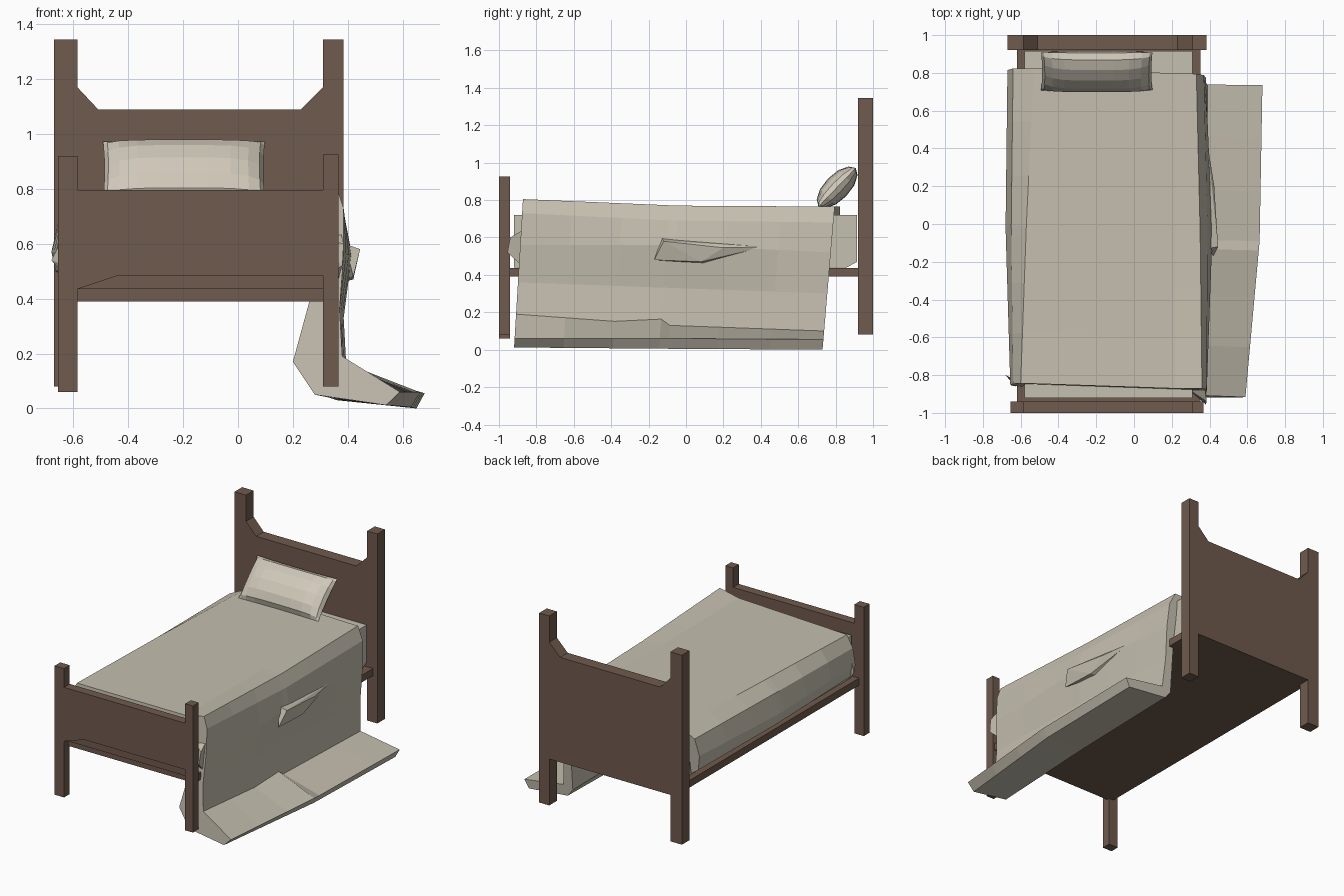
import bpy, bmesh, math
from mathutils import Vector, Matrix

if "Cube" in bpy.data.objects:
    bpy.data.objects.remove(bpy.data.objects["Cube"])


def material(name, rgb):
    m = bpy.data.materials.new(name)
    m.diffuse_color = (*rgb, 1)
    m.use_nodes = True
    m.node_tree.nodes["Principled BSDF"].inputs["Base Color"].default_value = m.diffuse_color
    return m


WOOD = material("brown wood", (0.160, 0.103, 0.074))
SHEET = material("mattress cloth", (0.56, 0.53, 0.44))
BLANKET = material("beige blanket", (0.56, 0.52, 0.43))
PILLOW = material("pale pillow", (0.63, 0.58, 0.49))


def finish(name, bm, mat):
    bmesh.ops.recalc_face_normals(bm, faces=bm.faces)
    me = bpy.data.meshes.new(name)
    bm.to_mesh(me)
    bm.free()
    me.materials.append(mat)
    ob = bpy.data.objects.new(name, me)
    bpy.context.collection.objects.link(ob)
    return ob


def loft(name, rings, mat):
    """Join closed rings of points and cap both ends."""
    bm = bmesh.new()
    vs = [[bm.verts.new(p) for p in r] for r in rings]
    n = len(vs[0])
    for a, b in zip(vs, vs[1:]):
        for i in range(n):
            j = (i + 1) % n
            bm.faces.new((a[i], a[j], b[j], b[i]))
    bm.faces.new(vs[0])
    bm.faces.new(vs[-1])
    return finish(name, bm, mat)


def board(name, outline, y0, y1, mat):
    """Extrude an x-z outline along y."""
    return loft(name, [[(x, y, z) for x, z in outline] for y in (y0, y1)], mat)


def box(name, x0, x1, y0, y1, z0, z1, mat):
    return board(name, [(x0, z0), (x1, z0), (x1, z1), (x0, z1)], y0, y1, mat)


# Posts
box("head_post_left", -0.67, -0.585, 0.92, 1.0, 0.08, 1.345, WOOD)
box("head_post_right", 0.31, 0.385, 0.92, 1.0, 0.08, 1.345, WOOD)
box("foot_post_left", -0.655, -0.585, -1.0, -0.94, 0.06, 0.92, WOOD)
box("foot_post_right", 0.31, 0.367, -1.0, -0.94, 0.08, 0.925, WOOD)

# Headboard with raised shoulders, footboard with cut lower edge and a strip below
board("headboard", [(-0.585, 0.39), (0.31, 0.39), (0.31, 1.17), (0.23, 1.09),
                    (-0.51, 1.09), (-0.585, 1.17)], 0.92, 1.0, WOOD)
board("footboard", [(-0.585, 0.435), (-0.435, 0.485), (0.31, 0.485),
                    (0.31, 0.795), (-0.585, 0.795)], -1.0, -0.94, WOOD)
box("footboard_lower_strip", -0.585, 0.31, -0.985, -0.94, 0.435, 0.49, WOOD)

# Bed base and mattress
box("bed_base", -0.62, 0.352, -0.96, 0.93, 0.39, 0.438, WOOD)
side = [(-0.92, 0.44), (0.86, 0.44), (0.915, 0.47), (0.915, 0.72), (-0.92, 0.72)]
loft("mattress", [[(x, y, z) for y, z in side] for x in (-0.58, 0.31)], SHEET)

# Blanket: x-z sections at head, middle and foot, running from the left hem,
# over the top, down the right side to the floor flap and back inside
head = [(-0.60, 0.46), (-0.655, 0.50), (-0.67, 0.60), (-0.64, 0.71), (-0.53, 0.765),
        (0.22, 0.765), (0.33, 0.765), (0.37, 0.68), (0.38, 0.52), (0.375, 0.30),
        (0.388, 0.10), (0.68, 0.055), (0.65, 0.0), (0.36, 0.03), (0.32, 0.08),
        (0.32, 0.44), (0.305, 0.72), (-0.575, 0.72)]
middle = [(-0.60, 0.46), (-0.665, 0.50), (-0.68, 0.57), (-0.65, 0.70), (-0.57, 0.765),
          (0.22, 0.77), (0.35, 0.77), (0.39, 0.69), (0.415, 0.56), (0.385, 0.33),
          (0.395, 0.13), (0.665, 0.06), (0.63, 0.005), (0.33, 0.04), (0.27, 0.13),
          (0.31, 0.42), (0.305, 0.72), (-0.575, 0.72)]
foot = [(-0.59, 0.46), (-0.64, 0.50), (-0.655, 0.57), (-0.64, 0.68), (-0.60, 0.76),
        (0.22, 0.775), (0.36, 0.805), (0.385, 0.73), (0.385, 0.56), (0.37, 0.36),
        (0.38, 0.19), (0.59, 0.06), (0.54, 0.012), (0.28, 0.05), (0.20, 0.17),
        (0.26, 0.39), (0.305, 0.72), (-0.575, 0.72)]
rings = []
for t in (0, 0.17, 0.34, 0.50, 0.53, 0.68, 0.84, 1):
    a, b, k = (head, middle, t * 2) if t <= 0.5 else (middle, foot, t * 2 - 1)
    ring = []
    for i, ((xa, za), (xb, zb)) in enumerate(zip(a, b)):
        x, z = xa + (xb - xa) * k, za + (zb - za) * k
        if i == 10 and t == 0.53:      # small crease across the floor flap
            z += 0.03
        y_head = 0.73 + 0.085 * z
        y_foot = -0.92 + 0.06 * z
        skew = 0.035 * max(0.0, 0.3 - x)   # hem slants towards the head on the left
        ring.append((x, y_head + (y_foot - y_head) * t + skew, z))
    rings.append(ring)
loft("blanket", rings, BLANKET)


def fold(name, points):
    """A pinched piece of cloth: convex hull of a few points."""
    bm = bmesh.new()
    for p in points:
        bm.verts.new(p)
    bmesh.ops.convex_hull(bm, input=bm.verts)
    finish(name, bm, BLANKET)


# Loose folds on the right side and at the foot
fold("side_fold", [(0.39, -0.13, 0.60), (0.445, -0.12, 0.58), (0.39, 0.42, 0.55),
                   (0.425, 0.20, 0.545), (0.42, 0.08, 0.47), (0.42, -0.17, 0.48),
                   (0.38, 0.10, 0.46)])
fold("foot_fold", [(0.28, -0.87, 0.62), (0.375, -0.87, 0.64), (0.385, -0.94, 0.60),
                   (0.38, -0.955, 0.52), (0.36, -0.88, 0.45), (0.28, -0.87, 0.46)])
fold("left_foot_fold", [(-0.64, -0.83, 0.62), (-0.68, -0.80, 0.54), (-0.63, -0.86, 0.52),
                        (-0.59, -0.84, 0.60), (-0.62, -0.83, 0.47)])

# Pillow: two bulged grids sharing a seam, leaning on the headboard
bm = bmesh.new()
NX, NY = 10, 6
for s in (1, -1):
    grid = []
    for i in range(NX + 1):
        u = -math.cos(math.pi * i / NX)
        col = []
        for j in range(NY + 1):
            v = -math.cos(math.pi * j / NY)
            h = 0.068 * ((1 - u ** 4) * (1 - v * v)) ** 0.5 if abs(u) < 1 and abs(v) < 1 else 0
            col.append(bm.verts.new((0.295 * u * (1 - 0.02 * (1 - v * v)),
                                     0.145 * v * (1 - 0.03 * (1 - u * u)), s * h)))
        grid.append(col)
    for i in range(NX):
        for j in range(NY):
            bm.faces.new((grid[i][j], grid[i + 1][j], grid[i + 1][j + 1], grid[i][j + 1]))
bmesh.ops.remove_doubles(bm, verts=bm.verts, dist=0.0005)
bm.transform(Matrix.Translation(Vector((-0.197, 0.808, 0.868)))
             @ Matrix.Rotation(math.radians(46), 4, "X"))
finish("pillow", bm, PILLOW)
